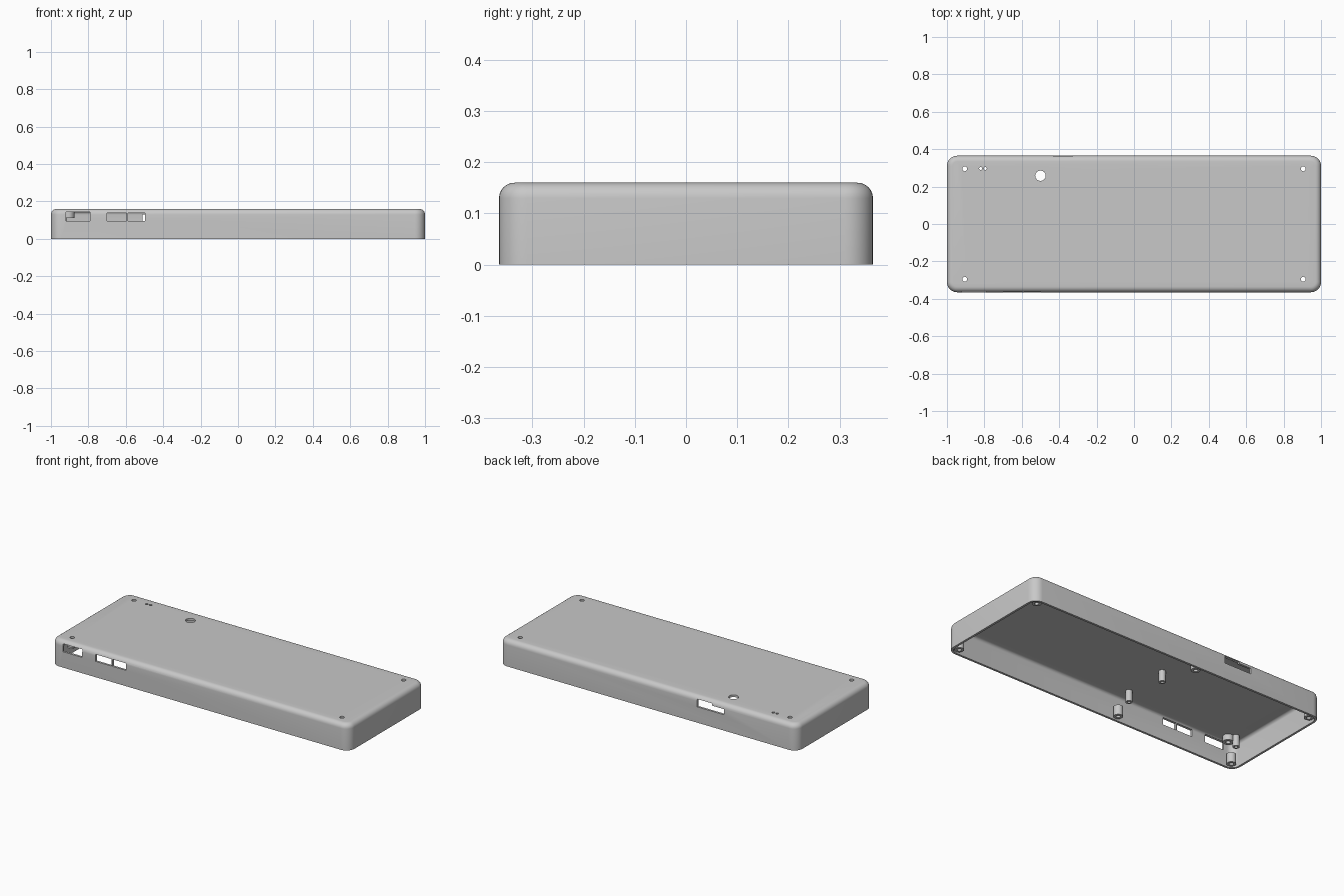
import bpy, bmesh, math
from mathutils import Matrix

if "Cube" in bpy.data.objects:
    bpy.data.objects.remove(bpy.data.objects["Cube"])

grey = bpy.data.materials.new("plain_grey")
grey.use_nodes = True
COLOUR = (0.58, 0.58, 0.58, 1)
grey.diffuse_color = COLOUR
grey.node_tree.nodes["Principled BSDF"].inputs["Base Color"].default_value = COLOUR


def to_object(name, bm):
    bmesh.ops.recalc_face_normals(bm, faces=bm.faces[:])
    mesh = bpy.data.meshes.new(name)
    bm.to_mesh(mesh)
    bm.free()
    mesh.materials.append(grey)
    obj = bpy.data.objects.new(name, mesh)
    bpy.context.collection.objects.link(obj)
    return obj


def box(bm, x0, x1, y0, y1, z0, z1):
    place = Matrix.Translation(((x0 + x1) / 2, (y0 + y1) / 2, (z0 + z1) / 2))
    size = Matrix.Diagonal((x1 - x0, y1 - y0, z1 - z0, 1))
    bmesh.ops.create_cube(bm, size=1, matrix=place @ size)


def rounded_block(name, hx, hy, z0, z1, corner, fillet):
    """Block with round upright corners and a fillet around the top."""
    bm = bmesh.new()
    box(bm, -hx, hx, -hy, hy, z0, z1)
    upright = [e for e in bm.edges
               if abs(e.verts[0].co.z - e.verts[1].co.z) > 0.01]
    bmesh.ops.bevel(bm, geom=upright, offset=corner, segments=8,
                    profile=0.5, affect='EDGES')
    top = [e for e in bm.edges if all(v.co.z > z1 - 0.001 for v in e.verts)]
    bmesh.ops.bevel(bm, geom=top, offset=fillet, segments=6,
                    profile=0.5, affect='EDGES')
    return to_object(name, bm)


def tube(name, x, y, z0, z1, outer, inner, sides=20):
    """Hollow round post with flat ring ends."""
    bm = bmesh.new()
    rings = []
    for r, z in ((outer, z0), (outer, z1), (inner, z1), (inner, z0)):
        rings.append([bm.verts.new((x + r * math.cos(i * math.tau / sides),
                                    y + r * math.sin(i * math.tau / sides), z))
                      for i in range(sides)])
    for k in range(4):
        a, b = rings[k], rings[(k + 1) % 4]
        for i in range(sides):
            j = (i + 1) % sides
            bm.faces.new((a[i], a[j], b[j], b[i]))
    obj = to_object(name, bm)
    smooth(obj)
    return obj


def smooth(obj):
    bpy.ops.object.select_all(action='DESELECT')
    obj.select_set(True)
    bpy.context.view_layer.objects.active = obj
    bpy.ops.object.shade_smooth_by_angle(angle=math.radians(30))


def cut(obj, cutter):
    cutter.hide_render = True
    mod = obj.modifiers.new("cut", 'BOOLEAN')
    mod.operation = 'DIFFERENCE'
    mod.solver = 'EXACT'
    mod.object = cutter
    bpy.context.view_layer.objects.active = obj
    bpy.ops.object.modifier_apply(modifier=mod.name)
    bpy.data.objects.remove(cutter)


HX, HY, TOP, WALL = 1.0, 0.365, 0.16, 0.013
CEILING = TOP - WALL

# Open-bottomed shell
shell = rounded_block("case_shell", HX, HY, 0, TOP, 0.055, 0.03)
cut(shell, rounded_block("cavity", HX - WALL, HY - WALL, -0.1, CEILING, 0.042, 0.018))

# Port openings in the front and back walls
for x0, x1, z1 in ((-0.92, -0.79, 0.143), (-0.70, -0.595, 0.138), (-0.587, -0.497, 0.138)):
    bm = bmesh.new()
    box(bm, x0, x1, -HY - 0.05, -HY + 0.03, 0.096, z1)
    cut(shell, to_object("front_port_cutter", bm))
for x0, x1, z1 in ((-0.51, -0.42, 0.13), (-0.43, -0.33, 0.142)):
    bm = bmesh.new()
    box(bm, x0, x1, HY - 0.03, HY + 0.05, 0.096, z1)
    cut(shell, to_object("back_port_cutter", bm))

# Round holes through the top: screws, indicator pair and button
screws = [(sx * 0.905, sy * 0.295) for sx in (-1, 1) for sy in (-1, 1)]
holes = [(x, y, 0.013) for x, y in screws]
holes += [(-0.82, 0.297, 0.008), (-0.795, 0.297, 0.008), (-0.5, 0.258, 0.028)]
for x, y, r in holes:
    bm = bmesh.new()
    bmesh.ops.create_cone(bm, cap_ends=True, segments=16, radius1=r, radius2=r,
                          depth=0.1, matrix=Matrix.Translation((x, y, TOP)))
    cut(shell, to_object("hole_cutter", bm))
smooth(shell)

# Short bosses under the top screw holes
for x, y in screws:
    tube("screw_boss", x, y, 0.112, CEILING + 0.003, 0.03, 0.013)

# Closing posts along the rim, in the corners and mid-length
for x in (-0.95, -0.16, 0.95):
    for y in (-0.322, 0.322):
        tube("rim_post", x, y, 0.006, 0.065, 0.026, 0.012)

# Circuit board standoffs
for x, y in ((-0.935, -0.265), (-0.187, -0.265), (-0.187, 0.012)):
    tube("board_standoff", x, y, 0.08, CEILING + 0.003, 0.019, 0.009)
